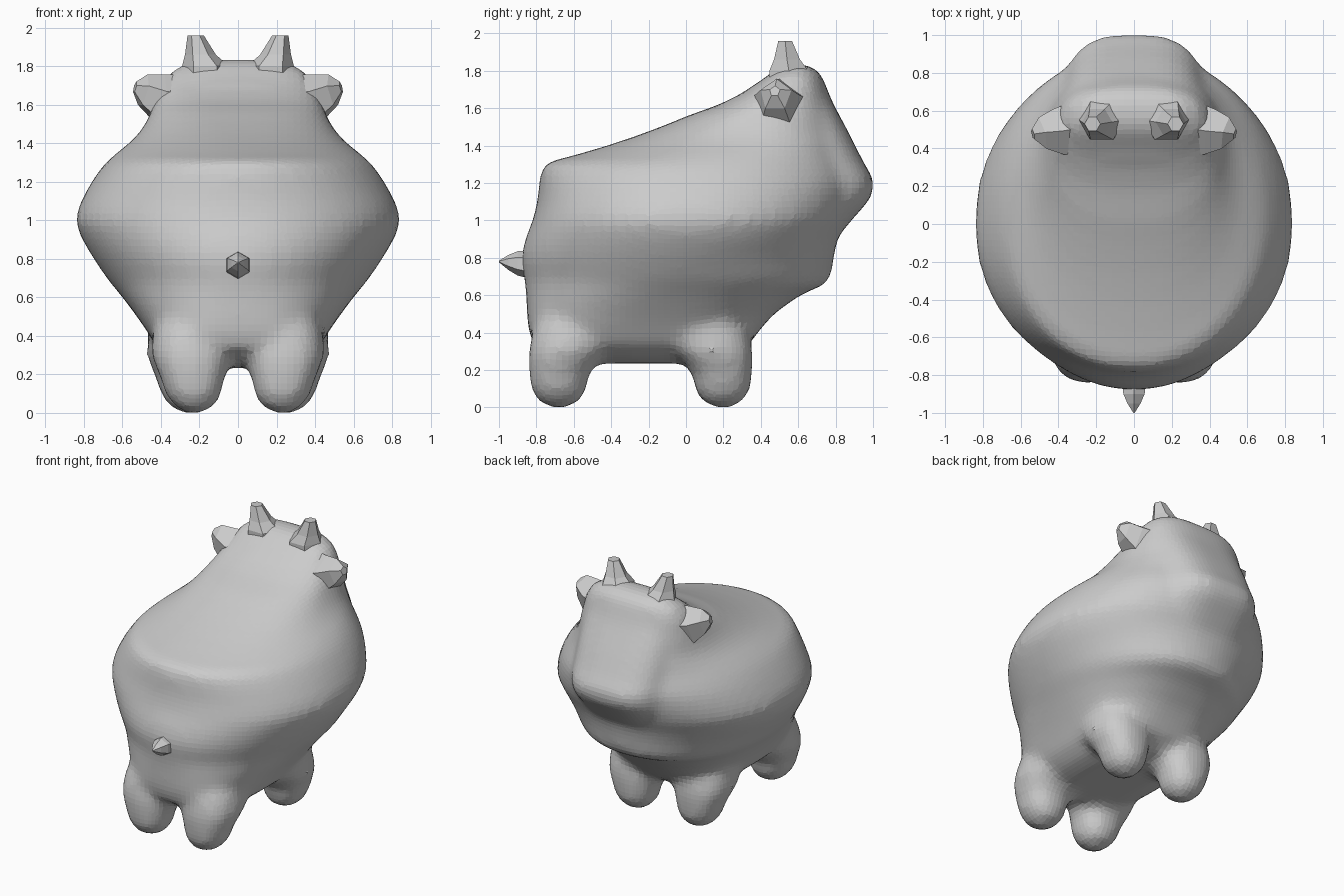
import bpy, bmesh, math
from mathutils import Vector


def finish(bm, name):
    bmesh.ops.recalc_face_normals(bm, faces=bm.faces)
    me = bpy.data.meshes.new(name)
    bm.to_mesh(me)
    bm.free()
    ob = bpy.data.objects.new(name, me)
    bpy.context.collection.objects.link(ob)
    return ob


def loft(bm, rings):
    """Skin a list of rings and close both ends."""
    loops = [[bm.verts.new(p) for p in r] for r in rings]
    n = len(loops[0])
    for a, b in zip(loops, loops[1:]):
        for i in range(n):
            j = (i + 1) % n
            bm.faces.new((a[i], a[j], b[j], b[i]))
    bm.faces.new(loops[0][::-1])
    bm.faces.new(loops[-1])


def oval(z, y0, y1, cy, hw, p, n=48, cx=0):
    """Horizontal egg-shaped slice from y0 to y1, widest at cy."""
    pts = []
    for i in range(n):
        a = 2 * math.pi * i / n
        c, s = math.cos(a), math.sin(a)
        x = hw * math.copysign(abs(c) ** (2 / p), c)
        y = abs(s) ** (2 / p) * ((y1 - cy) if s > 0 else (y0 - cy))
        pts.append((cx + x, cy + y, z))
    return pts


def spike(bm, axis, path, sides, twist=0):
    """Tapered faceted spike through (centre, radius) stations."""
    q = Vector(axis).to_track_quat('Z', 'Y')
    rings = []
    for c, r in path:
        rings.append([Vector(c) + q @ Vector((r * math.cos(twist + 2 * math.pi * i / sides),
                                              r * math.sin(twist + 2 * math.pi * i / sides), 0))
                      for i in range(sides)])
    loft(bm, rings)


# Body and head: slices of z, y front, y back, widest y, half width, squareness
slices = [
    (0.235, -0.56, 0.12, -0.22, 0.22, 2.4),
    (0.27, -0.70, 0.24, -0.22, 0.33, 2.6),
    (0.34, -0.82, 0.34, -0.22, 0.42, 2.9),
    (0.42, -0.845, 0.40, -0.20, 0.47, 2.9),
    (0.50, -0.85, 0.47, -0.15, 0.525, 2.6),
    (0.60, -0.855, 0.61, -0.10, 0.60, 2.3),
    (0.66, -0.86, 0.75, -0.06, 0.65, 2.1),
    (0.69, -0.865, 0.775, -0.05, 0.675, 2.05),
    (0.80, -0.885, 0.79, -0.03, 0.75, 2.0),
    (0.90, -0.86, 0.81, 0.00, 0.81, 2.05),
    (1.00, -0.82, 0.86, 0.00, 0.85, 2.1),
    (1.10, -0.795, 0.90, 0.01, 0.815, 2.1),
    (1.20, -0.785, 0.92, 0.04, 0.76, 2.1),
    (1.28, -0.775, 0.90, 0.07, 0.705, 2.1),
    (1.31, -0.745, 0.89, 0.10, 0.675, 2.1),
    (1.35, -0.59, 0.88, 0.16, 0.63, 2.1),
    (1.40, -0.42, 0.87, 0.24, 0.565, 2.2),
    (1.45, -0.27, 0.85, 0.30, 0.515, 2.3),
    (1.51, -0.11, 0.83, 0.38, 0.475, 2.4),
    (1.56, 0.01, 0.81, 0.44, 0.455, 2.4),
    (1.62, 0.18, 0.79, 0.48, 0.43, 2.4),
    (1.70, 0.34, 0.755, 0.53, 0.40, 2.5),
    (1.77, 0.43, 0.73, 0.56, 0.35, 2.6),
    (1.815, 0.49, 0.69, 0.58, 0.28, 2.6),
    (1.835, 0.53, 0.64, 0.58, 0.20, 2.4),
]
bm = bmesh.new()
loft(bm, [oval(*s) for s in slices])

# Muzzle and flat face: z, y back, half width
muzzle = [(0.90, 0.80, 0.31), (1.00, 0.885, 0.35), (1.10, 0.975, 0.38), (1.16, 1.005, 0.385),
          (1.22, 1.005, 0.385), (1.30, 0.955, 0.385), (1.45, 0.88, 0.38),
          (1.60, 0.80, 0.365), (1.72, 0.735, 0.33)]
loft(bm, [oval(z, 0.35, y, 0.55, w, 2.9) for z, y, w in muzzle])

# Legs: z, half width, half depth, lean towards the belly
for side in (-1, 1):
    for lx, ly, way in ((0.225, -0.68, 1), (0.25, 0.195, -1)):
        leg = [(0.0, 0.05, 0.05, 0), (0.03, 0.10, 0.11, 0), (0.09, 0.145, 0.15, 0),
               (0.17, 0.165, 0.16, 0.0), (0.24, 0.19, 0.185, 0.02),
               (0.30, 0.21, 0.215, 0.05), (0.42, 0.20, 0.23, 0.09), (0.60, 0.12, 0.14, 0.12)]
        loft(bm, [oval(z, ly + way * m - d, ly + way * m + d, ly + way * m, w, 2.3, 16,
                       side * (lx + 0.06 * min(z, 0.3) - 0.0))
                  for z, w, d, m in leg])

body = finish(bm, "body_with_legs")
rm = body.modifiers.new("fuse", 'REMESH')
rm.mode = 'VOXEL'
rm.voxel_size = 0.034
rm.use_smooth_shade = False
sm = body.modifiers.new("soften", 'SMOOTH')
sm.factor = 0.5
sm.iterations = 10

# Horns and ears, one of each per side
for side, tag in ((-1, "left"), (1, "right")):
    bm = bmesh.new()
    spike(bm, (0, 0, 1), [((side * 0.17, 0.56, 1.72), 0.13), ((side * 0.17, 0.55, 1.80), 0.12),
                          ((side * 0.195, 0.54, 1.86), 0.08),
                          ((side * 0.22, 0.53, 1.96), 0.042)], 6)
    finish(bm, "horn_" + tag)
    bm = bmesh.new()
    spike(bm, (side, -0.25, 0.25),
          [((side * 0.32, 0.50, 1.61), 0.15), ((side * 0.41, 0.485, 1.63), 0.13),
           ((side * 0.49, 0.48, 1.67), 0.09), ((side * 0.535, 0.475, 1.69), 0.03)], 5,
          math.pi / 2)
    finish(bm, "ear_" + tag)

# Tail stub
bm = bmesh.new()
spike(bm, (0, -1, 0), [((0, -0.80, 0.76), 0.08), ((0, -0.90, 0.77), 0.065),
                       ((0, -0.95, 0.775), 0.04), ((0, -1.0, 0.78), 0.004)], 6, math.pi / 6)
finish(bm, "tail")
